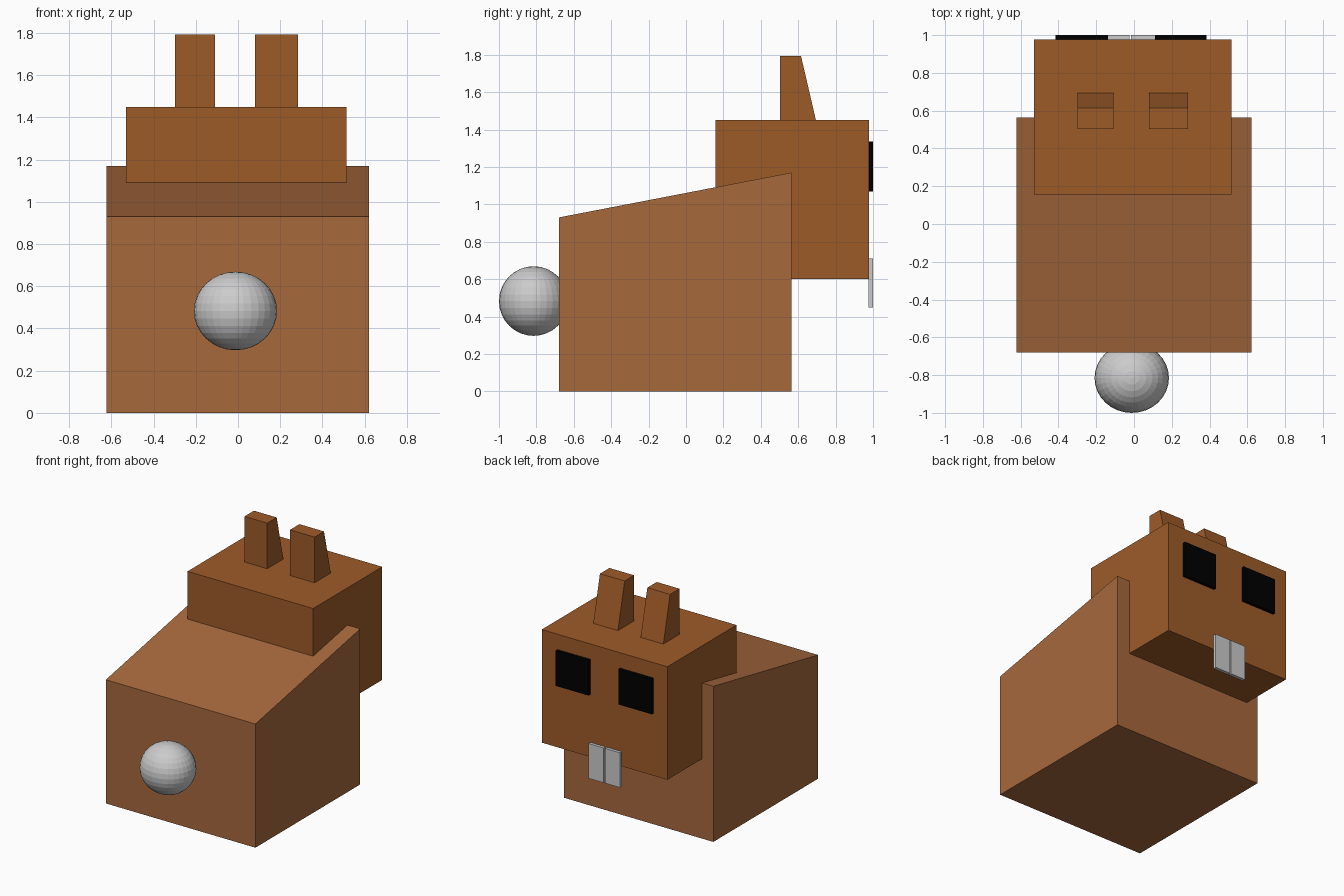
import bpy, bmesh

if "Cube" in bpy.data.objects:
    bpy.data.objects.remove(bpy.data.objects["Cube"])


def material(name, rgb):
    m = bpy.data.materials.new(name)
    m.diffuse_color = (*rgb, 1)
    m.use_nodes = True
    m.node_tree.nodes["Principled BSDF"].inputs["Base Color"].default_value = m.diffuse_color
    return m


def prism(name, x0, x1, profile, mat=None):
    """Extrude a (y, z) side profile along x."""
    bm = bmesh.new()
    face = bm.faces.new([bm.verts.new((x0, y, z)) for y, z in profile])
    ext = bmesh.ops.extrude_face_region(bm, geom=[face])
    verts = [v for v in ext["geom"] if isinstance(v, bmesh.types.BMVert)]
    bmesh.ops.translate(bm, verts=verts, vec=(x1 - x0, 0, 0))
    bmesh.ops.recalc_face_normals(bm, faces=bm.faces)
    mesh = bpy.data.meshes.new(name)
    bm.to_mesh(mesh)
    bm.free()
    obj = bpy.data.objects.new(name, mesh)
    bpy.context.collection.objects.link(obj)
    if mat:
        mesh.materials.append(mat)
    return obj


def box(name, x0, x1, y0, y1, z0, z1, mat=None):
    return prism(name, x0, x1, [(y0, z0), (y1, z0), (y1, z1), (y0, z1)], mat)


body_fur = material("body_fur", (0.39, 0.14, 0.046))
head_fur = material("head_fur", (0.34, 0.105, 0.022))
black = material("eye_black", (0.0, 0.0, 0.0))

# Body with sloping back, and block head
prism("body", -0.623, 0.621, [(-0.68, 0), (0.565, 0), (0.565, 1.17), (-0.68, 0.93)], body_fur)
box("head", -0.53, 0.515, 0.157, 0.978, 0.60, 1.45, head_fur)

# Ears, eyes and teeth in pairs
ear_profile = [(0.503, 1.44), (0.697, 1.44), (0.615, 1.793), (0.503, 1.793)]
pairs = {
    "left": ((-0.298, -0.109), (-0.415, -0.138), (-0.15, -0.025)),
    "right": ((0.08, 0.285), (0.11, 0.384), (-0.016, 0.112)),
}
for side, (ear, eye, tooth) in pairs.items():
    prism(f"ear_{side}", *ear, ear_profile, head_fur)
    box(f"eye_{side}", *eye, 0.965, 1.0, 1.07, 1.335, black)
    box(f"tooth_{side}", *tooth, 0.975, 1.0, 0.448, 0.71)

# Round tail
bpy.ops.mesh.primitive_uv_sphere_add(segments=32, ring_count=16, radius=1,
                                     location=(-0.012, -0.815, 0.483))
tail = bpy.context.object
tail.name = "tail"
tail.scale = (0.197, 0.185, 0.186)
